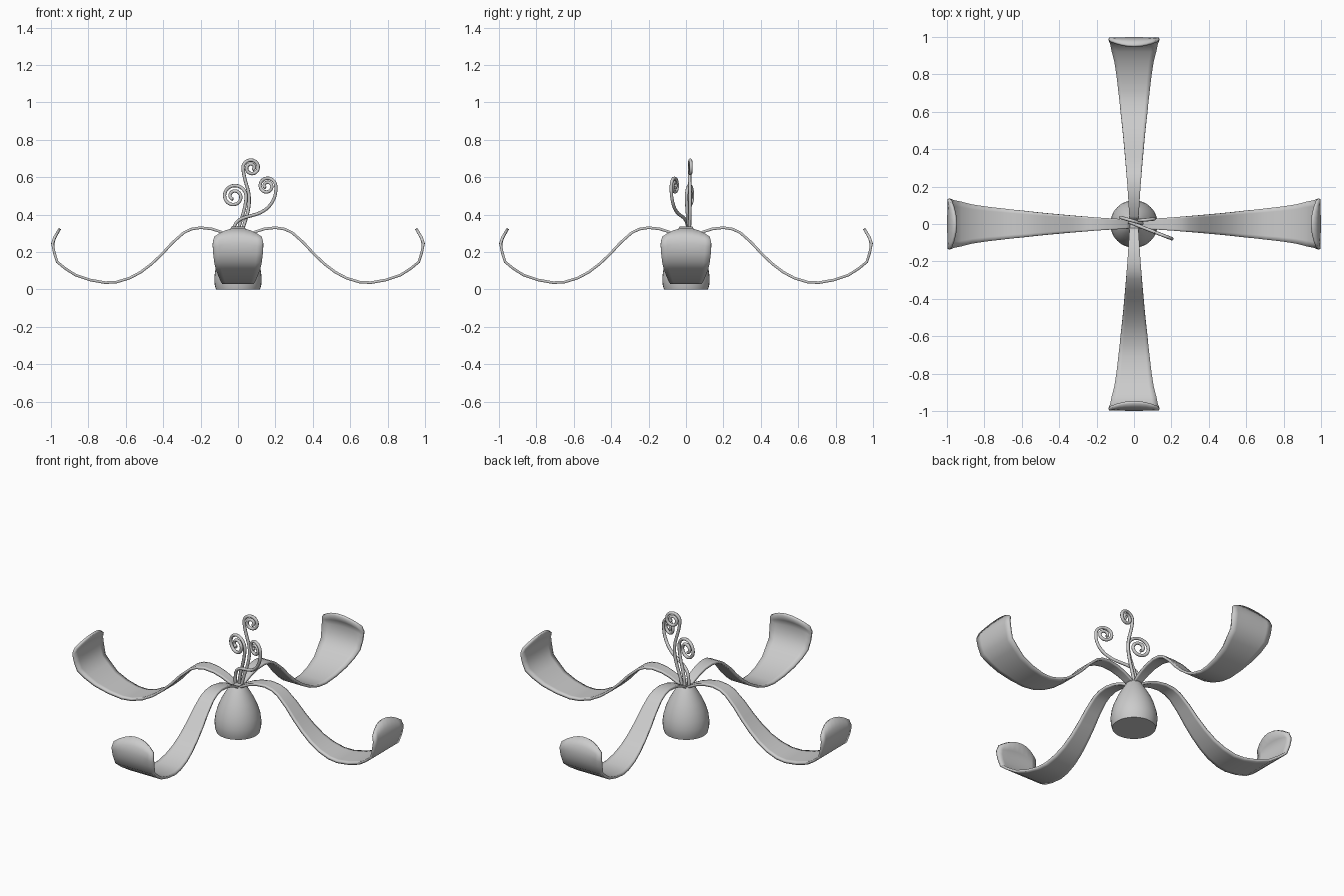
import bpy, math
from mathutils import Vector

if "Cube" in bpy.data.objects:
    bpy.data.objects.remove(bpy.data.objects["Cube"])


def make_mesh(name, verts, faces):
    me = bpy.data.meshes.new(name)
    me.from_pydata(verts, [], faces)
    for p in me.polygons:
        p.use_smooth = True
    ob = bpy.data.objects.new(name, me)
    bpy.context.collection.objects.link(ob)
    bpy.ops.object.select_all(action='DESELECT')
    ob.select_set(True)
    bpy.context.view_layer.objects.active = ob
    return ob


# Bulb body: turned profile with flat top and bottom
prof = [(.118, 0), (.125, .025), (.127, .06), (.122, .1), (.109, .145),
        (.09, .19), (.068, .23), (.05, .26), (.038, .277)]
N = 32
verts = [(r * math.cos(2 * math.pi * i / N), r * math.sin(2 * math.pi * i / N), z)
         for r, z in prof for i in range(N)]
faces = [(k * N + i, k * N + (i + 1) % N, (k + 1) * N + (i + 1) % N, (k + 1) * N + i)
         for k in range(len(prof) - 1) for i in range(N)]
faces += [tuple(range(N))[::-1], tuple(range((len(prof) - 1) * N, len(prof) * N))]
make_mesh("bulb_body", verts, faces)
bpy.ops.object.shade_smooth_by_angle(angle=math.radians(40))

# Petal centre line: distance out, height, half width
path = [(.015, .265, .022), (.045, .285, .025), (.09, .307, .028), (.14, .323, .031),
        (.2, .33, .035), (.25, .322, .039), (.29, .303, .042), (.35, .25, .047),
        (.405, .19, .052), (.46, .138, .057), (.52, .092, .063), (.58, .06, .07),
        (.65, .039, .077), (.71, .036, .084), (.79, .05, .093), (.87, .077, .105),
        (.925, .113, .119), (.967, .147, .127), (.982, .195, .133),
        (.992, .245, .135), (.98, .28, .135), (.952, .325, .128)]
path = [Vector(p) for p in path]
dist = [0]
for a, b in zip(path, path[1:]):
    dist.append(dist[-1] + (b - a).length)


def sample(s):
    for k in range(len(path) - 1):
        if s <= dist[k + 1] or k == len(path) - 2:
            f = (s - dist[k]) / (dist[k + 1] - dist[k])
            return path[k].lerp(path[k + 1], f)


# Four petals; outer rows bend back into a rounded tip
COLS = 9
for q, name in enumerate(("right", "back", "left", "front")):
    verts, faces = [], []
    ca, sa = round(math.cos(q * math.pi / 2)), round(math.sin(q * math.pi / 2))
    for k, d in enumerate(dist):
        for c in range(COLS):
            u = 2 * c / (COLS - 1) - 1
            tip = max(0, (d - dist[-4]) / (dist[-1] - dist[-4]))
            p = sample(d - .055 * u * u * tip)
            x, y = p.x, u * path[k].z
            verts.append((ca * x - sa * y, sa * x + ca * y, p.y))
    for k in range(len(path) - 1):
        for c in range(COLS - 1):
            i = k * COLS + c
            faces.append((i, i + COLS, i + COLS + 1, i + 1))
    petal = make_mesh(name + "_petal", verts, faces)
    sol = petal.modifiers.new("thickness", 'SOLIDIFY')
    sol.thickness = .014
    sol.offset = 0
    bpy.ops.object.shade_smooth_by_angle(angle=math.radians(40))


# Curled stamens: a stem running into a shrinking spiral, in a tilted upright plane
def stamen(name, stem, centre, r0, r1, start, sweep, y0, slope):
    pts = list(stem)
    n = 34
    for i in range(n + 1):
        t = i / n
        a = math.radians(start + sweep * t)
        r = r0 + (r1 - r0) * t
        pts.append((centre[0] + r * math.cos(a), centre[1] + r * math.sin(a)))
    cu = bpy.data.curves.new(name, 'CURVE')
    cu.dimensions = '3D'
    cu.bevel_depth = .009
    cu.bevel_resolution = 2
    cu.use_fill_caps = True
    sp = cu.splines.new('NURBS')
    sp.points.add(len(pts) - 1)
    for p, (x, z) in zip(sp.points, pts):
        p.co = (x, y0 + slope * x, z, 1)
    sp.order_u = 4
    sp.use_endpoint_u = True
    sp.resolution_u = 3
    bpy.context.collection.objects.link(bpy.data.objects.new(name, cu))


stamen("left_stamen", [(-.005, .26), (0, .32), (.02, .38), (.038, .44)],
       (-.021, .497), .066, .016, 0, 610, .015, -.28)
stamen("tall_stamen", [(.01, .26), (.02, .31), (.045, .38), (.062, .45), (.06, .52), (.037, .58)],
       (.072, .65), .047, .012, 180, -600, .016, .1)
stamen("right_stamen", [(-.025, .26), (-.028, .32), (-.015, .365), (.04, .388),
                        (.11, .402), (.165, .435), (.202, .495)],
       (.155, .552), .048, .012, 0, 590, .0, -.39)
